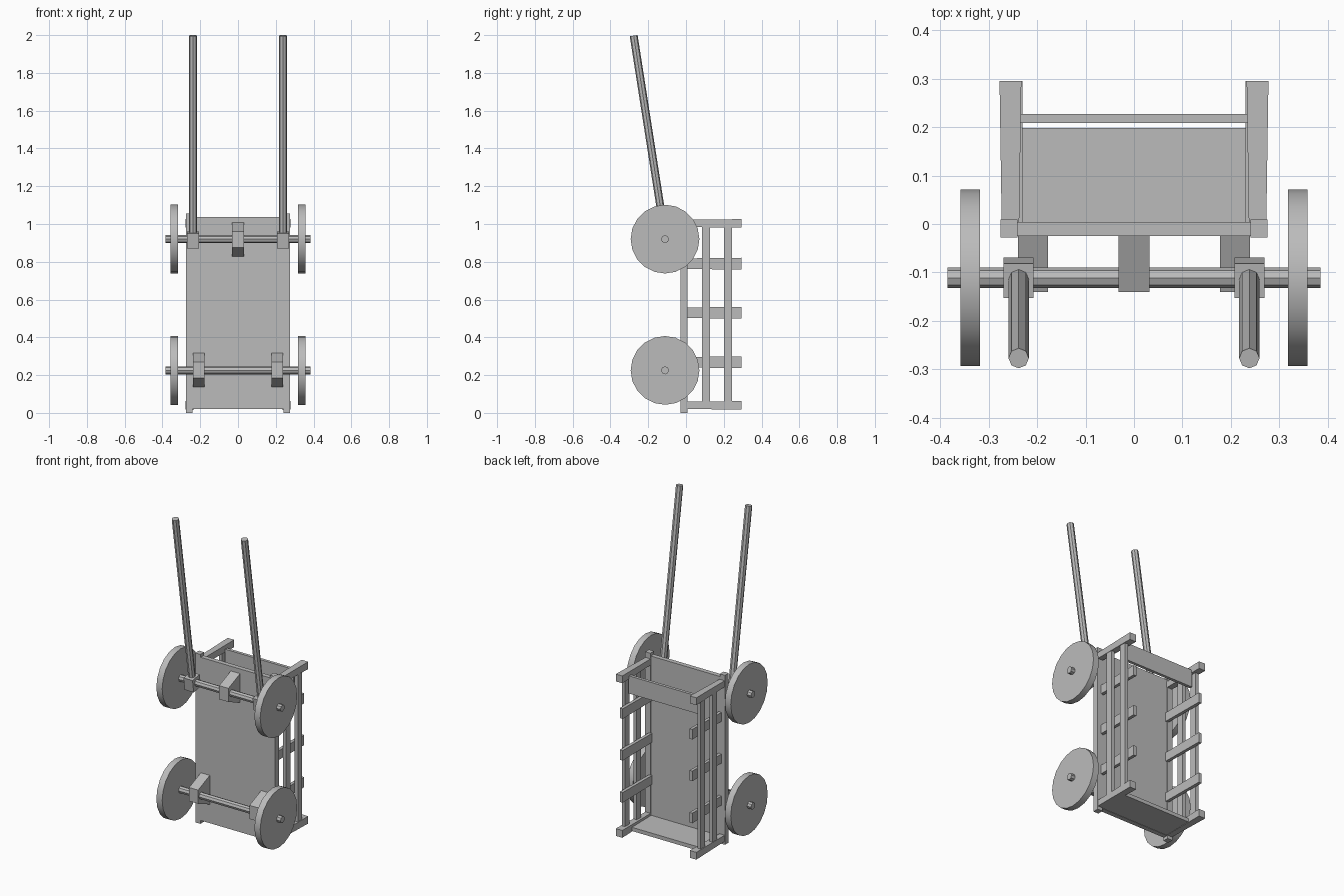
import bpy, bmesh, math
from mathutils import Vector, Matrix

cube = bpy.data.objects.get("Cube")
if cube:
    bpy.data.objects.remove(cube)

grey = bpy.data.materials.new("plain grey")
grey.use_nodes = True
colour = (0.5, 0.5, 0.5, 1)
grey.diffuse_color = colour
grey.node_tree.nodes["Principled BSDF"].inputs["Base Color"].default_value = colour


def finish(name, bm):
    mesh = bpy.data.meshes.new(name)
    bmesh.ops.recalc_face_normals(bm, faces=bm.faces)
    bm.to_mesh(mesh)
    bm.free()
    mesh.materials.append(grey)
    obj = bpy.data.objects.new(name, mesh)
    bpy.context.collection.objects.link(obj)
    return obj


def box(name, x, y, z, taper=(1, 1), end=1, tilt=0):
    """Box from ranges; the y end given by the sign of end is scaled in x and z."""
    size = Vector((x[1] - x[0], y[1] - y[0], z[1] - z[0]))
    centre = Vector((sum(x), sum(y), sum(z))) / 2
    bm = bmesh.new()
    bmesh.ops.create_cube(bm, size=1)
    for v in bm.verts:
        if v.co.y * end > 0:
            v.co.x *= taper[0]
            v.co.z *= taper[1]
        v.co = Vector(a * b for a, b in zip(v.co, size))
    bm.transform(Matrix.Translation(centre) @ Matrix.Rotation(tilt, 4, "X"))
    return finish(name, bm)


def rod(name, start, end, radius, sides, spin=0, smooth=False):
    start, end = Vector(start), Vector(end)
    axis = end - start
    bm = bmesh.new()
    bmesh.ops.create_cone(bm, cap_ends=True, segments=sides, radius1=radius,
                          radius2=radius, depth=axis.length)
    turn = axis.to_track_quat("Z", "Y").to_matrix().to_4x4()
    bm.transform(Matrix.Translation((start + end) / 2) @ turn @ Matrix.Rotation(spin, 4, "Z"))
    if smooth:
        for f in bm.faces:
            f.smooth = len(f.verts) == 4
        for e in bm.edges:
            e.smooth = e.calc_face_angle(0) < math.radians(40)
    return finish(name, bm)


def span(side, a, b):
    return tuple(sorted((side * a, side * b)))


# Bed, end board and upper cross board
box("bed_panel", (-0.27, 0.27), (-0.025, 0.004), (0.02, 1.037))
box("end_board", (-0.237, 0.237), (0.0, 0.198), (0.022, 0.045))
box("cross_board", (-0.237, 0.237), (0.208, 0.227), (0.89, 1.0))

axle_y = -0.111
axles = {"upper": 0.92, "lower": 0.225}

# Axles and wheels
for level, z in axles.items():
    rod(level + "_axle", (-0.385, axle_y, z), (0.385, axle_y, z), 0.021, 8, smooth=False)

for side, label in ((1, "left"), (-1, "right")):
    for level, z in axles.items():
        rod(f"{level}_{label}_wheel", (side * 0.318, axle_y, z),
            (side * 0.358, axle_y, z), 0.182, 20, smooth=True)

    # Bed edge beam
    box(label + "_edge_beam", span(side, 0.24, 0.275), (-0.028, 0.009), (0.0, 1.056))

    # End stakes, flaring a little toward the tip
    for level, z in (("lower", 0.04), ("upper", 1.003)):
        box(f"{level}_{label}_end_stake", span(side, 0.237, 0.273), (0.0, 0.295),
            (z - 0.019, z + 0.019), taper=(1.25, 1.2))

    # Inner stakes
    for i, z in enumerate((0.268, 0.53, 0.79)):
        box(f"{label}_stake_{i + 1}", span(side, 0.23, 0.25), (0.0, 0.295),
            (z - 0.028, z + 0.028), taper=(1.0, 1.12))

    # Long side rails outside the stakes
    for i, y in enumerate((0.106, 0.222)):
        box(f"{label}_side_rail_{i + 1}", span(side, 0.25, 0.272),
            (y - 0.022, y + 0.022), (0.055, 0.99))

    # Shaft with its socket on the upper axle
    x = side * 0.238
    foot, tip = Vector((x, -0.109, 0.92)), Vector((x, -0.277, 1.997))
    lean = math.atan2(foot.y - tip.y, tip.z - foot.z)
    box(label + "_shaft_socket", (x - 0.031, x + 0.031), (-0.147, -0.075),
        (0.876, 0.956), tilt=lean)
    rod(label + "_shaft", foot, tip, 0.021, 8)

    # Lower axle bracket
    box(label + "_axle_bracket", span(side, 0.177, 0.239), (-0.14, -0.02),
        (0.135, 0.32), taper=(1, 0.46), end=-1)

# Upper axle bracket
box("centre_axle_bracket", (-0.032, 0.032), (-0.14, -0.02), (0.825, 1.01),
    taper=(1, 0.46), end=-1)
